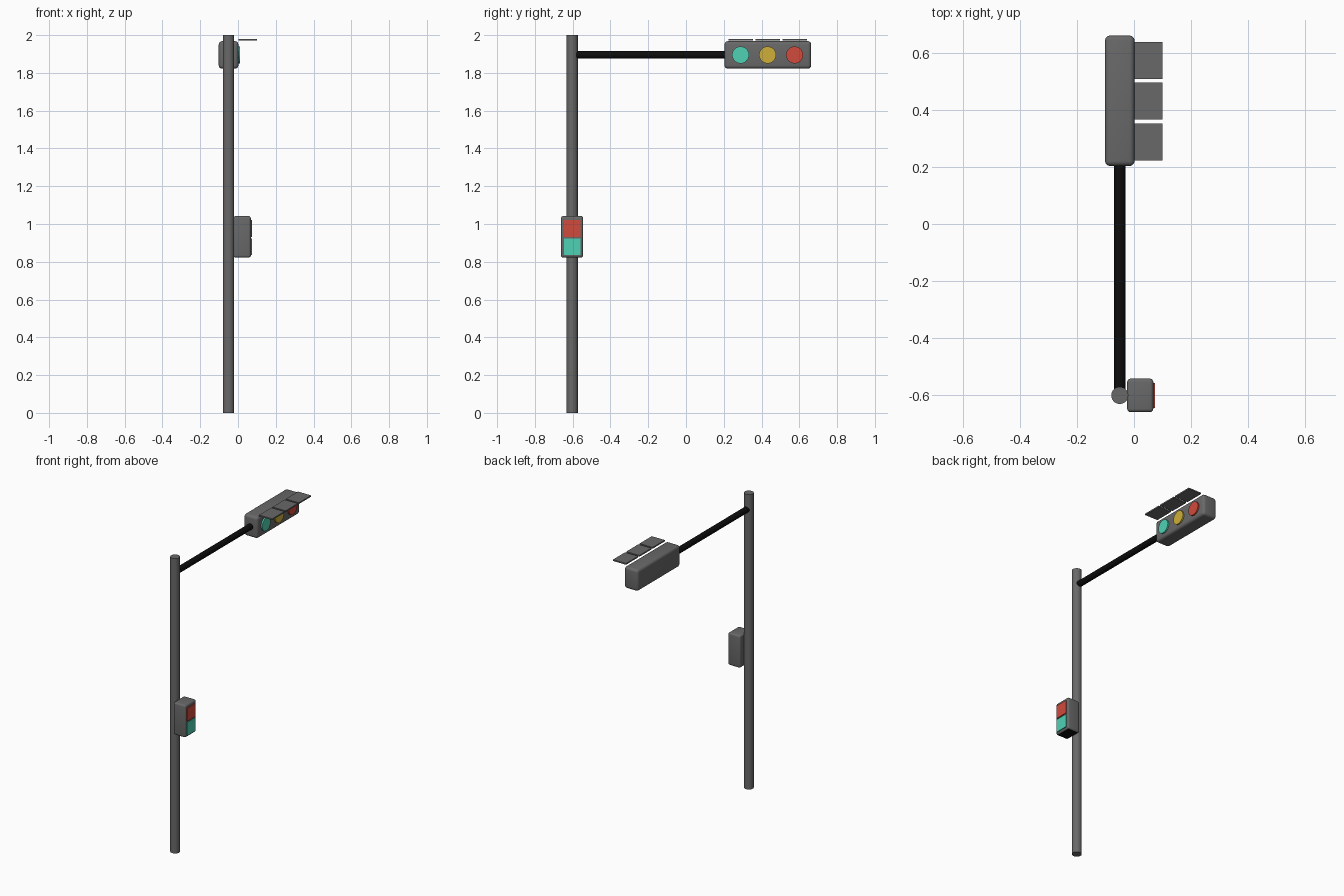
import bpy, bmesh, math
from mathutils import Matrix, Vector

cube = bpy.data.objects.get("Cube")
if cube:
    bpy.data.objects.remove(cube, do_unlink=True)


def material(name, rgb):
    m = bpy.data.materials.new(name)
    m.use_nodes = True
    m.diffuse_color = (*rgb, 1)
    m.node_tree.nodes["Principled BSDF"].inputs["Base Color"].default_value = (*rgb, 1)
    return m


GREY = material("grey metal", (0.14, 0.14, 0.14))
BLACK = material("black", (0.004, 0.004, 0.004))
RED = material("red light", (0.64, 0.07, 0.045))
YELLOW = material("yellow light", (0.62, 0.43, 0.04))
GREEN = material("green light", (0.08, 0.64, 0.46))


def finish(bm, name, *mats):
    bmesh.ops.recalc_face_normals(bm, faces=bm.faces)
    mesh = bpy.data.meshes.new(name)
    bm.to_mesh(mesh)
    bm.free()
    for m in mats:
        mesh.materials.append(m)
    obj = bpy.data.objects.new(name, mesh)
    bpy.context.collection.objects.link(obj)
    bpy.ops.object.select_all(action="DESELECT")
    obj.select_set(True)
    bpy.context.view_layer.objects.active = obj
    bpy.ops.object.shade_smooth_by_angle(angle=math.radians(35))
    return obj


def box(name, low, high, mats, bevel=0):
    low, high = Vector(low), Vector(high)
    bm = bmesh.new()
    bmesh.ops.create_cube(bm, size=1, matrix=Matrix.Translation((low + high) / 2)
                          @ Matrix.Diagonal((*(high - low), 1)))
    if bevel:
        bmesh.ops.bevel(bm, geom=bm.edges[:], offset=bevel, segments=4,
                        profile=0.5, affect="EDGES")
    # A second material goes on the underside
    if len(mats) > 1:
        bm.normal_update()
        for f in bm.faces:
            f.material_index = int(f.normal.z < -0.9)
    return finish(bm, name, *mats)


def rod(name, start, end, radius, mat):
    start, end = Vector(start), Vector(end)
    axis = end - start
    bm = bmesh.new()
    turn = axis.to_track_quat("Z", "Y").to_matrix().to_4x4()
    bmesh.ops.create_cone(bm, cap_ends=True, segments=32, radius1=radius, radius2=radius,
                          depth=axis.length,
                          matrix=Matrix.Translation((start + end) / 2) @ turn)
    return finish(bm, name, mat)


# Pole and overhead arm
PX, PY, ARM_Z = -0.05, -0.603, 1.895
rod("pole", (PX, PY, 0), (PX, PY, 2), 0.03, GREY)
rod("arm", (PX, PY, ARM_Z), (PX, 0.23, ARM_Z), 0.02, BLACK)

# Overhead signal: housing, three lamps and their visors
box("signal_housing", (-0.102, 0.204, 1.822), (0.002, 0.663, 1.968), [GREY], 0.018)
for i, (label, mat) in enumerate((("green", GREEN), ("yellow", YELLOW), ("red", RED))):
    y = 0.289 + 0.143 * i
    rod(label + "_lamp", (-0.02, y, ARM_Z), (0.011, y, ARM_Z), 0.045, mat)
    box(label + "_visor", (0.002, y - 0.065, 1.971), (0.1, y + 0.065, 1.98), [GREY])

# Pedestrian signal: housing and two square lamps
box("crossing_housing", (-0.024, PY - 0.059, 0.822), (0.068, PY + 0.059, 1.042),
    [GREY, BLACK], 0.012)
for label, z, mat in (("stop", 0.976, RED), ("walk", 0.879, GREEN)):
    box(label + "_panel", (0.06, PY - 0.044, z - 0.044), (0.074, PY + 0.044, z + 0.044), [mat])
